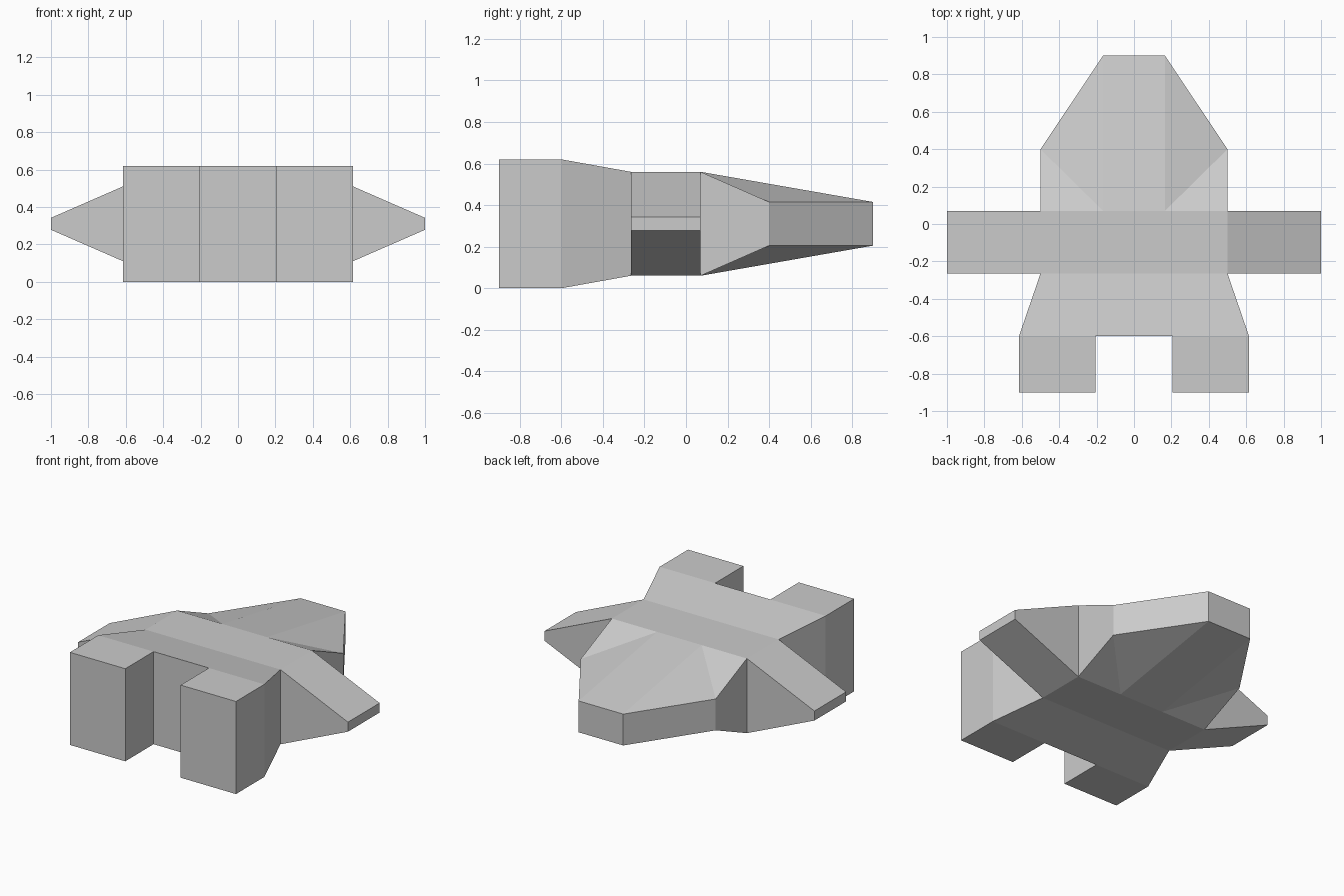
import bpy
import bmesh

cube = bpy.data.objects.get("Cube")
if cube:
    bpy.data.objects.remove(cube, do_unlink=True)

grey = bpy.data.materials.new("hull_grey")
grey.use_nodes = True
colour = (0.6, 0.6, 0.6, 1)
grey.diffuse_color = colour
grey.node_tree.nodes["Principled BSDF"].inputs["Base Color"].default_value = colour

bm = bmesh.new()
MID = 0.31


def section(y, x, half_height, inner):
    """Ring across the hull: top row left to right, bottom row right to left."""
    xs = (-x, -inner, inner, x)
    top = [bm.verts.new((px, y, MID + half_height)) for px in xs]
    low = [bm.verts.new((px, y, MID - half_height)) for px in reversed(xs)]
    return top + low


def bridge(a, b, skip=()):
    for i in range(len(a)):
        if i not in skip:
            j = (i + 1) % len(a)
            bm.faces.new((a[i], a[j], b[j], b[i]))


# Engine pods and hull sections; inner columns line up with the pods
pod_end = section(-0.9, 0.615, 0.31, 0.205)
pod_root = section(-0.6, 0.615, 0.31, 0.205)
waist = section(-0.265, 0.5, 0.25, 0.165)
shoulder = section(0.07, 0.5, 0.25, 0.165)
bridge(pod_end, pod_root, skip=(1, 5))
bridge(pod_root, waist)
bridge(waist, shoulder, skip=(3, 7))
bm.faces.new([pod_root[i] for i in (1, 2, 5, 6)])
for a, b, c, d in ((0, 1, 6, 7), (2, 3, 4, 5)):
    bm.faces.new([pod_end[i] for i in (a, b, c, d)])
for a, b in ((1, 6), (2, 5)):
    bm.faces.new((pod_end[a], pod_end[b], pod_root[b], pod_root[a]))

# Tapered nose: outer corners stop short of the tip
nose = section(0.9, 0.5, 0.105, 0.165)
for i in (0, 3, 4, 7):
    nose[i].co.y = 0.4
bridge(shoulder, nose, skip=(0, 2, 4, 6))
for outer, inner in ((0, 1), (3, 2), (4, 5), (7, 6)):
    bm.faces.new((shoulder[inner], shoulder[outer], nose[outer]))
    bm.faces.new((shoulder[inner], nose[outer], nose[inner]))
for a, b, c, d in ((0, 1, 6, 7), (1, 2, 5, 6), (2, 3, 4, 5)):
    bm.faces.new([nose[i] for i in (a, b, c, d)])

# Wings: wedges tapering out from the waist sides
for top, low, tip_x in ((0, 7, -1), (3, 4, 1)):
    root = [waist[top], shoulder[top], shoulder[low], waist[low]]
    tip = [bm.verts.new((tip_x, v.co.y, MID + (0.032 if v.co.z > MID else -0.032)))
           for v in root]
    bridge(root, tip)
    bm.faces.new(tip)

bmesh.ops.recalc_face_normals(bm, faces=bm.faces)
mesh = bpy.data.meshes.new("spacecraft_hull")
bm.to_mesh(mesh)
bm.free()
mesh.materials.append(grey)
hull = bpy.data.objects.new("spacecraft_hull", mesh)
bpy.context.collection.objects.link(hull)
